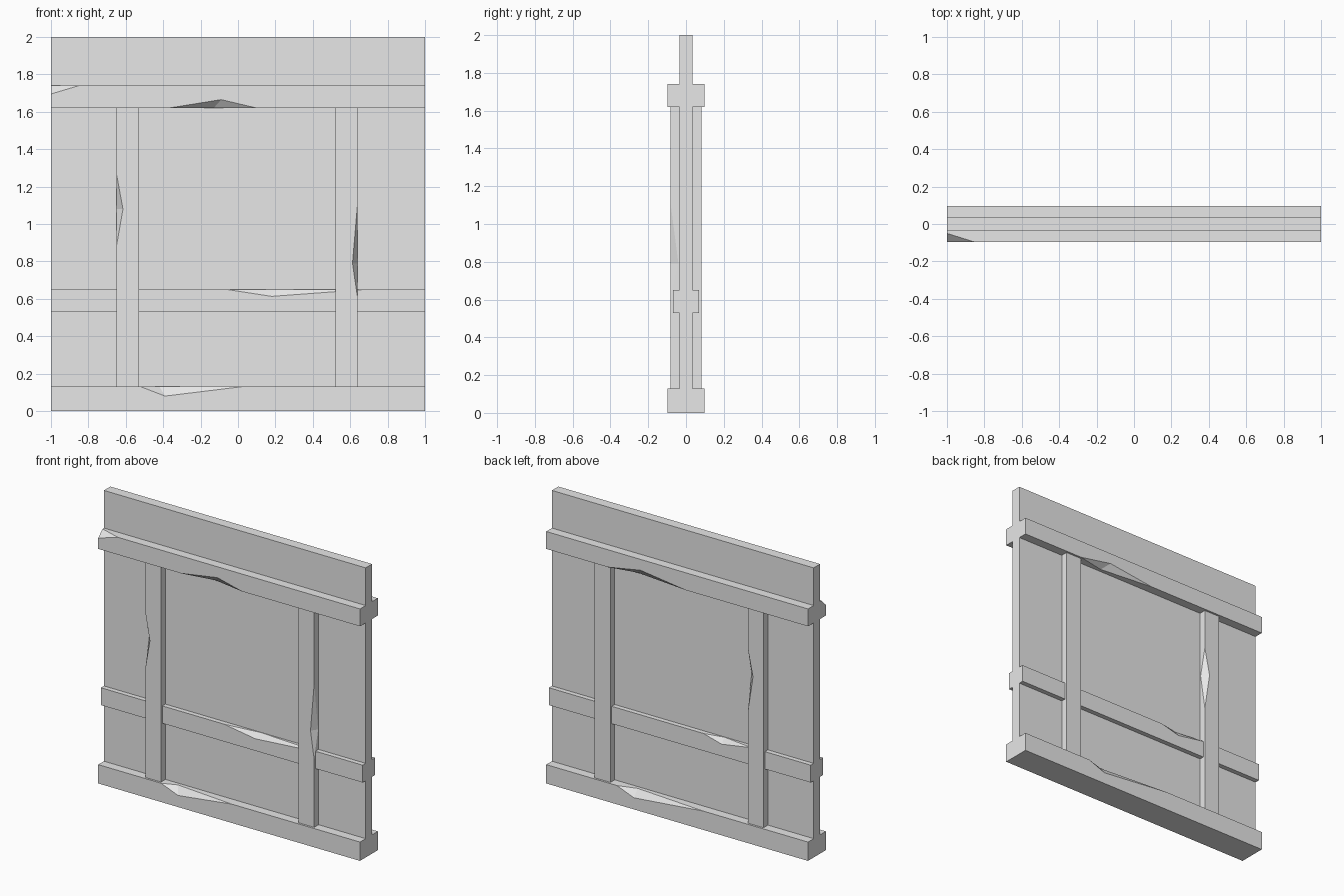
import bpy
import bmesh
from mathutils import Vector

cube = bpy.data.objects.get("Cube")
if cube:
    bpy.data.objects.remove(cube, do_unlink=True)

grey = bpy.data.materials.new("plain_grey")
grey.use_nodes = True
grey.diffuse_color = (0.8, 0.8, 0.8, 1)
grey.node_tree.nodes["Principled BSDF"].inputs["Base Color"].default_value = (0.8, 0.8, 0.8, 1)

PANEL, BEAM, POST, RAIL = 0.035, 0.097, 0.083, 0.068   # half depths


def add_object(name, bm):
    mesh = bpy.data.meshes.new(name)
    bm.to_mesh(mesh)
    bm.free()
    mesh.materials.append(grey)
    obj = bpy.data.objects.new(name, mesh)
    bpy.context.collection.objects.link(obj)
    return obj


def box(name, low, high):
    low, high = Vector(low), Vector(high)
    bm = bmesh.new()
    bmesh.ops.create_cube(bm, size=1)
    for v in bm.verts:
        v.co = (low + high) / 2 + v.co * (high - low)
    return add_object(name, bm)


def board(name, side, x, z, depth):
    """Board lying on the front (side -1) or back (side 1) of the panel."""
    ys = sorted((side * PANEL, side * depth))
    return box(name, (x[0], ys[0], z[0]), (x[1], ys[1], z[1]))


def chip(obj, points, on_plane):
    """Cut a splinter; growing it about the cut surface keeps the cut in place."""
    points = [Vector(p) for p in points]
    pivot = sum(points[:on_plane], Vector()) / on_plane
    bm = bmesh.new()
    for p in points:
        bm.verts.new(pivot + (p - pivot) * 1.5)
    bmesh.ops.convex_hull(bm, input=bm.verts)
    bmesh.ops.recalc_face_normals(bm, faces=bm.faces)
    cutter = add_object("chip_cutter", bm)
    mod = obj.modifiers.new("chip", 'BOOLEAN')
    mod.operation, mod.solver, mod.object = 'DIFFERENCE', 'EXACT', cutter
    bpy.context.view_layer.update()
    graph = bpy.context.evaluated_depsgraph_get()
    result = bpy.data.meshes.new_from_object(obj.evaluated_get(graph))
    obj.modifiers.clear()
    obj.data = result
    bpy.data.objects.remove(cutter, do_unlink=True)


def chip_long(obj, side, depth, z, start, end, face, inner, rise, cut=0.04):
    """Splinter along a horizontal edge."""
    y = side * depth
    chip(obj, [(face, y, z + rise), (inner, y - side * cut, z),
               (start, y, z), (end, y, z)], 2)


def chip_upright(obj, side, x, start, end, peak, inset):
    """Splinter along an upright post edge."""
    y = side * POST
    chip(obj, [(x + inset, y, peak), (x, y - side * 0.043, peak),
               (x, y, start), (x, y, end)], 2)


# Flat wall panel
box("wall_panel", (-1, -PANEL, 0), (1, PANEL, 2))

# Timber framing on both faces
parts = {}
for side, label in ((-1, "front"), (1, "back")):
    for name, x, z, depth in (
            ("bottom_beam", (-1, 1), (0, 0.13), BEAM),
            ("top_beam", (-1, 1), (1.62, 1.74), BEAM),
            ("middle_rail", (-1, 1), (0.53, 0.65), RAIL),
            ("right_post", (-0.65, -0.53), (0.13, 1.62), POST),
            ("left_post", (0.52, 0.64), (0.13, 1.62), POST)):
        full = label + "_" + name
        parts[full] = board(full, side, x, z, depth)

# Splinters on the front
chip_long(parts["front_top_beam"], -1, BEAM, 1.62, -0.37, 0.1, -0.09, -0.13, 0.045)
chip_long(parts["front_middle_rail"], -1, RAIL, 0.65, -0.06, 0.68, 0.18, 0.2, -0.037, 0.03)
chip_long(parts["front_bottom_beam"], -1, BEAM, 0.13, -0.52, 0.02, -0.39, -0.42, -0.05)
chip_upright(parts["front_right_post"], -1, -0.65, 0.88, 1.27, 1.08, 0.035)
chip_upright(parts["front_left_post"], -1, 0.64, 0.6, 1.12, 0.79, -0.028)

# Broken corner of the front top beam
chip(parts["front_top_beam"], [(-0.85, -BEAM, 1.74), (-1, -BEAM, 1.695),
                               (-1, -0.05, 1.74), (-1, -BEAM, 1.74)], 3)

# Splinters on the back
chip_long(parts["back_top_beam"], 1, BEAM, 1.62, -0.07, 0.53, 0.28, 0.33, 0.045)
chip_long(parts["back_middle_rail"], 1, RAIL, 0.65, -0.55, -0.18, -0.32, -0.32, -0.037, 0.03)
chip_long(parts["back_bottom_beam"], 1, BEAM, 0.13, -0.2, 0.46, 0.33, 0.33, -0.05)
chip_upright(parts["back_right_post"], 1, -0.53, 0.89, 1.34, 1.15, -0.04)
